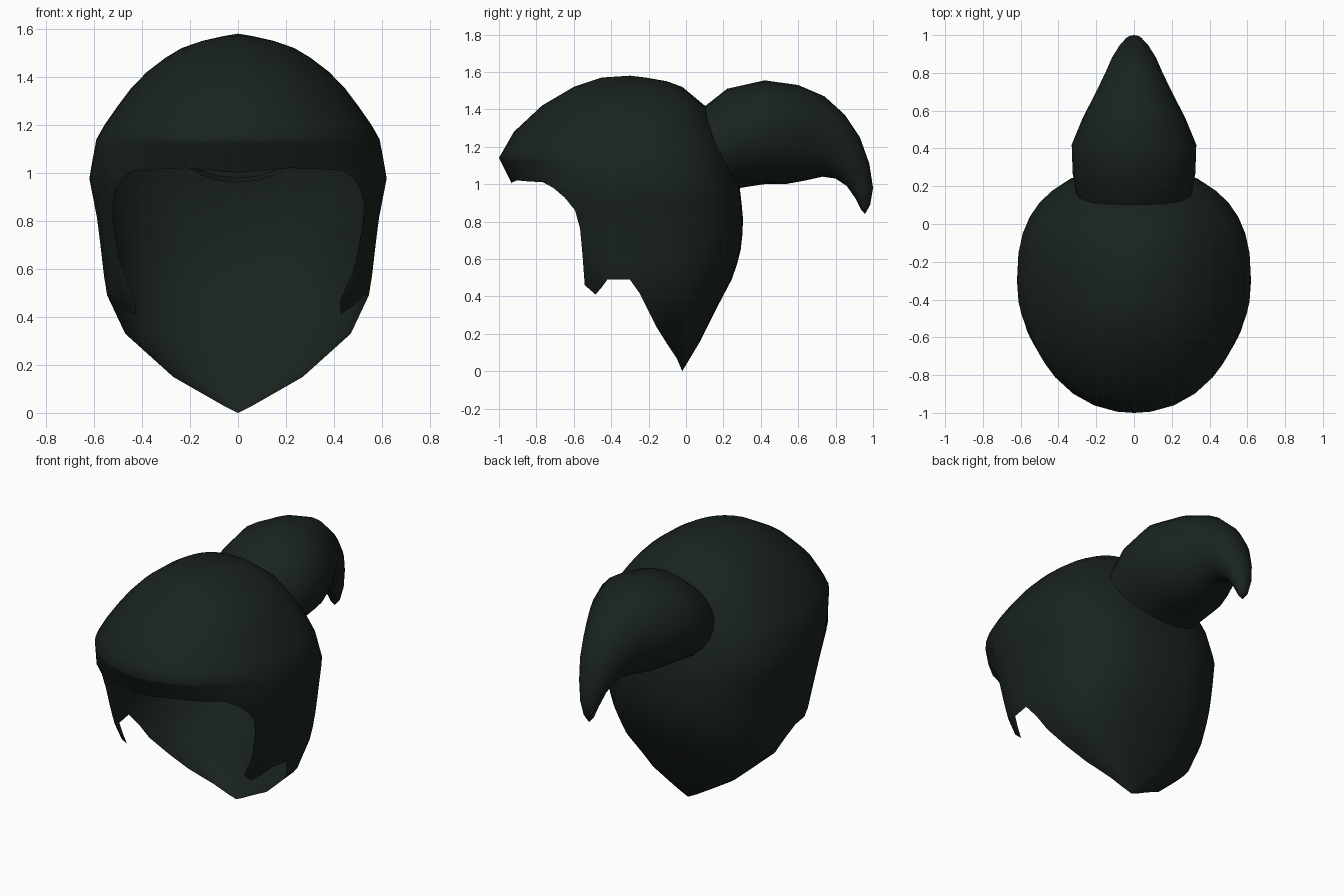
import bpy, bmesh
from math import sin, cos, acos, radians, pi

if "Cube" in bpy.data.objects:
    bpy.data.objects.remove(bpy.data.objects["Cube"])

mat = bpy.data.materials.new("dark_hair")
mat.diffuse_color = (0.010, 0.017, 0.013, 1)
mat.use_nodes = True
mat.node_tree.nodes["Principled BSDF"].inputs["Base Color"].default_value = mat.diffuse_color


def lerp_table(table, z):
    """Piecewise linear lookup in [(z, value), ...]."""
    if z <= table[0][0]:
        return table[0][1]
    for (z0, v0), (z1, v1) in zip(table, table[1:]):
        if z <= z1:
            return v0 + (v1 - v0) * (z - z0) / (z1 - z0)
    return table[-1][1]


# Cap outline by height: half width, back, front and centre
WIDTH = [(0, 0), (.03, .06), (.15, .27), (.33, .47), (.5, .55), (.8, .585), (.98, .62),
         (1.14, .59), (1.18, .57), (1.28, .5), (1.38, .425), (1.46, .335), (1.52, .235),
         (1.56, .12), (1.58, 0)]
BACK = [(0, -.02), (.15, .07), (.33, .16), (.52, .26), (.68, .3), (.82, .305), (.97, .29),
        (1.14, .24), (1.28, .185), (1.42, .1), (1.52, -.02), (1.56, -.13), (1.58, -.3)]
FRONT = [(.41, -.67), (.7, -.82), (.9, -.9), (1.0, -.93), (1.14, -1.0), (1.28, -.92),
         (1.42, -.77), (1.52, -.6), (1.57, -.45), (1.58, -.3)]
CENTRE = [(0, -.02), (.07, -.05), (.22, -.15), (.42, -.25), (.49, -.3), (1.58, -.3)]


def cap_point(a, z):
    """Point on the cap: a = 0 at the front, pi at the back."""
    w, yc = lerp_table(WIDTH, z), lerp_table(CENTRE, z)
    front = a < pi / 2
    reach = lerp_table(FRONT if front else BACK, z) - yc
    n = 2.1 if front else 2.5
    return (w * max(sin(a), 0) ** (2 / n), yc + reach * abs(cos(a)) ** (2 / n), z)


def front_point(y, z):
    """Point on the front half of the cap at a given depth."""
    yc = lerp_table(CENTRE, z)
    c = (y - yc) / (lerp_table(FRONT, z) - yc)
    return cap_point(acos(min(1, max(0, c)) ** 1.05), z)


def make_object(name, grids, mirror=False):
    bm = bmesh.new()
    for grid in grids:
        rows = [[bm.verts.new(p) for p in row] for row in grid]
        for r0, r1 in zip(rows, rows[1:]):
            for i in range(len(r0) - 1):
                bm.faces.new((r0[i], r0[i + 1], r1[i + 1], r1[i]))
    bmesh.ops.remove_doubles(bm, verts=bm.verts, dist=0.002)
    if mirror:
        bmesh.ops.mirror(bm, geom=bm.verts[:] + bm.edges[:] + bm.faces[:],
                         axis='X', merge_dist=0.002)
    bmesh.ops.recalc_face_normals(bm, faces=bm.faces)
    for f in bm.faces:
        f.smooth = True
    me = bpy.data.meshes.new(name)
    bm.to_mesh(me)
    bm.free()
    me.materials.append(mat)
    ob = bpy.data.objects.new(name, me)
    bpy.context.collection.objects.link(ob)
    return ob


# Hairline: (angle on the brow ring, angle at the edge, height of the edge)
HAIRLINE = [(0, 0, 1.0), (8, 8, 1.01), (20, 20, 1.02), (32, 32, 1.015), (44, 44, 1.01),
            (52, 50, .98), (57, 56, .93), (61, 61, .86), (64, 62, .75), (66, 58.6, .6),
            (68, 52, .46), (71, 57, .41), (76, 66, .45), (82, 74, .49), (90, 90, .49)]
STEPS = 8
BROW = 1.14
back_angles = [pi / 2 + pi / 2 * i / 9 for i in range(10)]
all_angles = [radians(h[0]) for h in HAIRLINE] + back_angles[1:]

# Crown dome
crown = [[cap_point(a, z) for a in all_angles]
         for z in (BROW, 1.2, 1.28, 1.35, 1.42, 1.48, 1.52, 1.55, 1.57, 1.58)]

# Front and sideburns, from the brow ring down to the hairline
fringe = []
for top, low, z_low in HAIRLINE:
    p, q = cap_point(radians(top), BROW), cap_point(radians(low), z_low)
    column = [cap_point(radians(top), BROW)]
    for k in range(1, STEPS):
        t = k / STEPS
        column.append(front_point(p[1] + (q[1] - p[1]) * t, BROW + (z_low - BROW) * t))
    fringe.append(column + [q])

# Back, tapering to the point of the nape
back_z = [BROW + (.49 - BROW) * k / STEPS for k in range(STEPS + 1)]
back_z += [.42, .33, .24, .15, .07, .03, 0]
nape = [[cap_point(a, z) for a in back_angles] for z in back_z]

make_object("hair_cap", [crown, fringe, nape], mirror=True)

# Ponytail: rings from an upper point, a lower point (y, z) and a half width
TAIL = [((.08, 1.40), (.18, .96), .30), ((.22, 1.51), (.32, .985), .325),
        ((.42, 1.555), (.42, 1.0), .33), ((.60, 1.53), (.53, 1.0), .27),
        ((.74, 1.47), (.64, 1.02), .205), ((.85, 1.37), (.73, 1.04), .155),
        ((.93, 1.25), (.80, 1.03), .12), ((.98, 1.11), (.86, .99), .085),
        ((1.0, .98), (.905, .925), .055), ((.985, .89), (.935, .865), .03),
        ((.957, .84), (.957, .84), 0)]
SIDES = 24
rings = []
for (uy, uz), (ly, lz), w in TAIL:
    ring = []
    for i in range(SIDES + 1):
        a = 2 * pi * i / SIDES
        t = (1 + cos(a)) / 2
        ring.append((w * sin(a), ly + (uy - ly) * t, lz + (uz - lz) * t))
    rings.append(ring)
make_object("ponytail", [rings])
